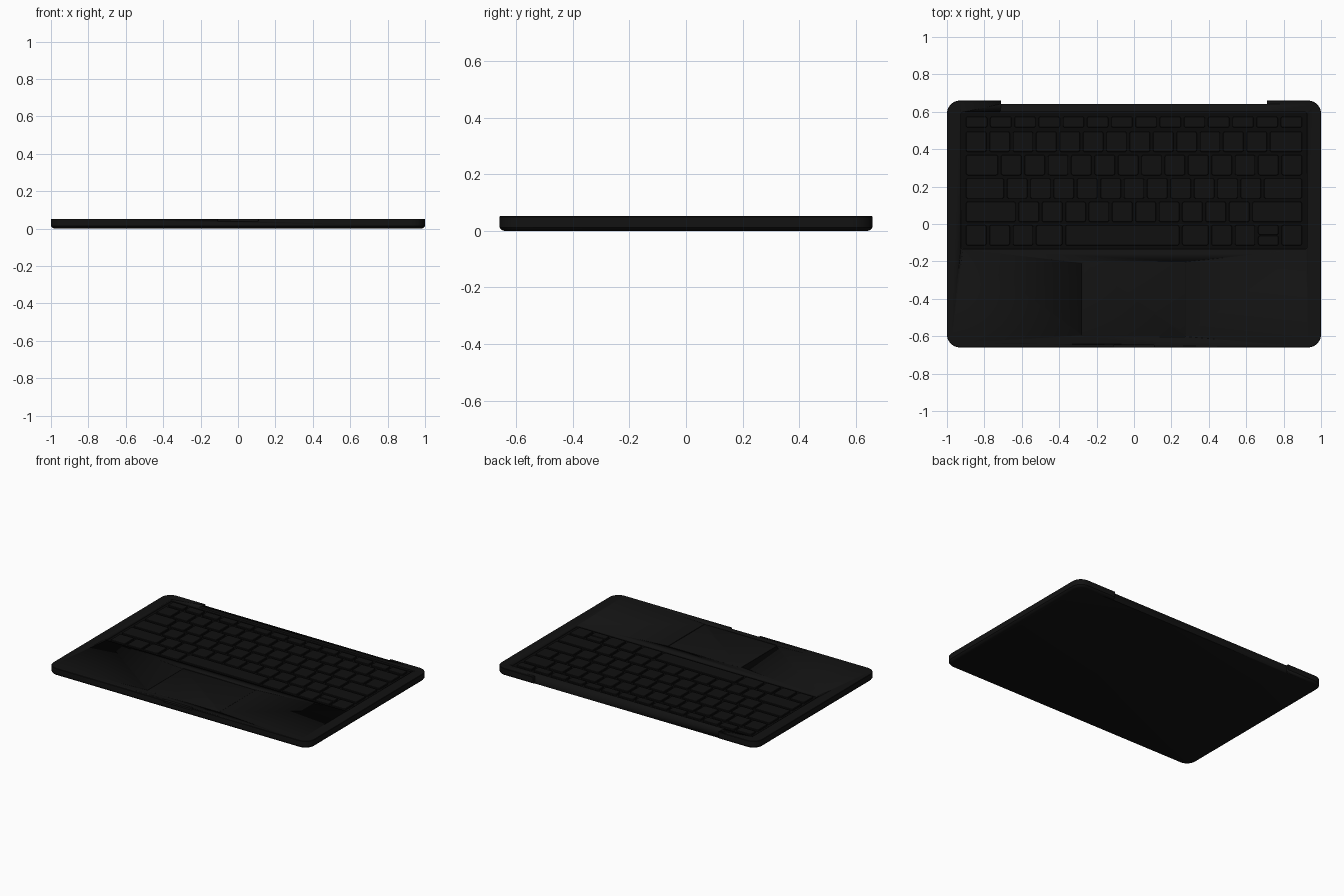
import bpy, bmesh, math

if "Cube" in bpy.data.objects:
    bpy.data.objects.remove(bpy.data.objects["Cube"])

TOP = 0.052


def material(name, v):
    m = bpy.data.materials.new(name)
    m.diffuse_color = (v, v, v, 1)
    m.use_nodes = True
    m.node_tree.nodes["Principled BSDF"].inputs["Base Color"].default_value = m.diffuse_color
    return m


SHELL = material("black_shell", 0.006)
KEYS = material("black_keys", 0.005)
WELL = material("dark_well", 0.003)


def outline(x0, x1, y0, y1, r, seg):
    """Rounded rectangle, counter-clockwise."""
    pts = []
    corners = [(x1 - r, y1 - r), (x0 + r, y1 - r), (x0 + r, y0 + r), (x1 - r, y0 + r)]
    for i, (cx, cy) in enumerate(corners):
        for j in range(seg + 1):
            a = math.pi / 2 * (i + j / seg)
            pts.append((cx + r * math.cos(a), cy + r * math.sin(a)))
    return pts


def loft(bm, box, r, layers, seg=6):
    """Stack rounded rectangles; layers are (inset, z) from bottom to top."""
    x0, x1, y0, y1 = box
    rings = []
    for d, z in layers:
        pts = outline(x0 + d, x1 - d, y0 + d, y1 - d, max(r - d, 0.001), seg)
        rings.append([bm.verts.new((x, y, z)) for x, y in pts])
    n = len(rings[0])
    for a, b in zip(rings, rings[1:]):
        for i in range(n):
            bm.faces.new((a[i], a[(i + 1) % n], b[(i + 1) % n], b[i]))
    bm.faces.new(rings[0][::-1])
    bm.faces.new(rings[-1])


def finish(name, bm, mat):
    me = bpy.data.meshes.new(name)
    bm.to_mesh(me)
    bm.free()
    ob = bpy.data.objects.new(name, me)
    bpy.context.collection.objects.link(ob)
    if mat:
        me.materials.append(mat)
    bpy.context.view_layer.objects.active = ob
    for o in bpy.context.selected_objects:
        o.select_set(False)
    ob.select_set(True)
    bpy.ops.object.shade_smooth_by_angle(angle=math.radians(30))
    return ob


def slab(name, box, r, layers, mat=None, seg=6):
    bm = bmesh.new()
    loft(bm, box, r, layers, seg)
    return finish(name, bm, mat)


def cut(target, box, r, z0, z1):
    """Subtract a rounded slab from the target."""
    c = slab("cutter", box, r, [(0, z0), (0, z1)])
    c.hide_render = True
    bpy.context.view_layer.objects.active = target
    mod = target.modifiers.new("cut", 'BOOLEAN')
    mod.operation, mod.solver, mod.object = 'DIFFERENCE', 'EXACT', c
    bpy.ops.object.modifier_apply(modifier=mod.name)
    bpy.data.objects.remove(c)


# Base shell: chamfered underside, crisp top edge
base = slab("base_shell", (-1, 1, -0.66, 0.66), 0.07,
            [(0.017, 0.0), (0.006, 0.005), (0, 0.013), (0, TOP - 0.002), (0.002, TOP)],
            SHELL, seg=10)
WELL_BOX = (-0.925, 0.925, -0.134, 0.598)
PAD_BOX = (-0.28, 0.28, -0.605, -0.2)
WELL_Z = TOP - 0.012
cut(base, (-0.71, 0.71, 0.641, 0.75), 0.001, -0.1, 0.1)      # hinge notch
cut(base, WELL_BOX, 0.012, WELL_Z, 0.1)                     # keyboard well
cut(base, PAD_BOX, 0.015, TOP - 0.004, 0.1)                 # trackpad pocket
cut(base, (-0.11, 0.11, -0.70, -0.643), 0.012, TOP - 0.012, 0.1)  # finger scoop

# Keyboard floor and trackpad
x0, x1, y0, y1 = WELL_BOX
slab("keyboard_floor", (x0 + 0.001, x1 - 0.001, y0 + 0.001, y1 - 0.001), 0.012,
     [(0, WELL_Z - 0.002), (0, WELL_Z + 0.0005)], WELL)
x0, x1, y0, y1 = PAD_BOX
slab("trackpad", (x0 + 0.003, x1 - 0.003, y0 + 0.003, y1 - 0.003), 0.013,
     [(0, TOP - 0.005), (0, TOP - 0.0015), (0.001, TOP - 0.001)], SHELL)

# Keys: each row is (name, y centre, height, relative widths)
PITCH, HALF, GAP = 0.125, 0.906, 0.008
ROWS = [
    ("function_keys", 0.545, 0.075, [14.5 / 14] * 14),
    ("number_keys", 0.440, PITCH, [1] * 13 + [1.5]),
    ("upper_letter_keys", 0.315, PITCH, [1.5] + [1] * 13),
    ("home_letter_keys", 0.190, PITCH, [1.75] + [1] * 11 + [1.75]),
    ("lower_letter_keys", 0.065, PITCH, [2.25] + [1] * 10 + [2.25]),
    ("bottom_keys", -0.060, PITCH, [1, 1, 1, 1.25, 5, 1.25, 1, 1, 1, 1]),
]


def key(bm, xa, xb, ya, yb):
    loft(bm, (xa + GAP, xb - GAP, ya + GAP, yb - GAP), 0.011,
         [(0, WELL_Z), (0, TOP - 0.003), (0.002, TOP - 0.001)], 4)


for name, yc, h, widths in ROWS:
    bm = bmesh.new()
    unit = 2 * HALF / sum(widths)
    x = -HALF
    for i, w in enumerate(widths):
        xe, ya, yb = x + w * unit, yc - h / 2, yc + h / 2
        if name == "bottom_keys" and i == 8:      # split up / down arrows
            key(bm, x, xe, ya, yc + GAP * 0.7)
            key(bm, x, xe, yc - GAP * 0.7, yb)
        else:
            key(bm, x, xe, ya, yb)
        x = xe
    finish(name, bm, KEYS)
